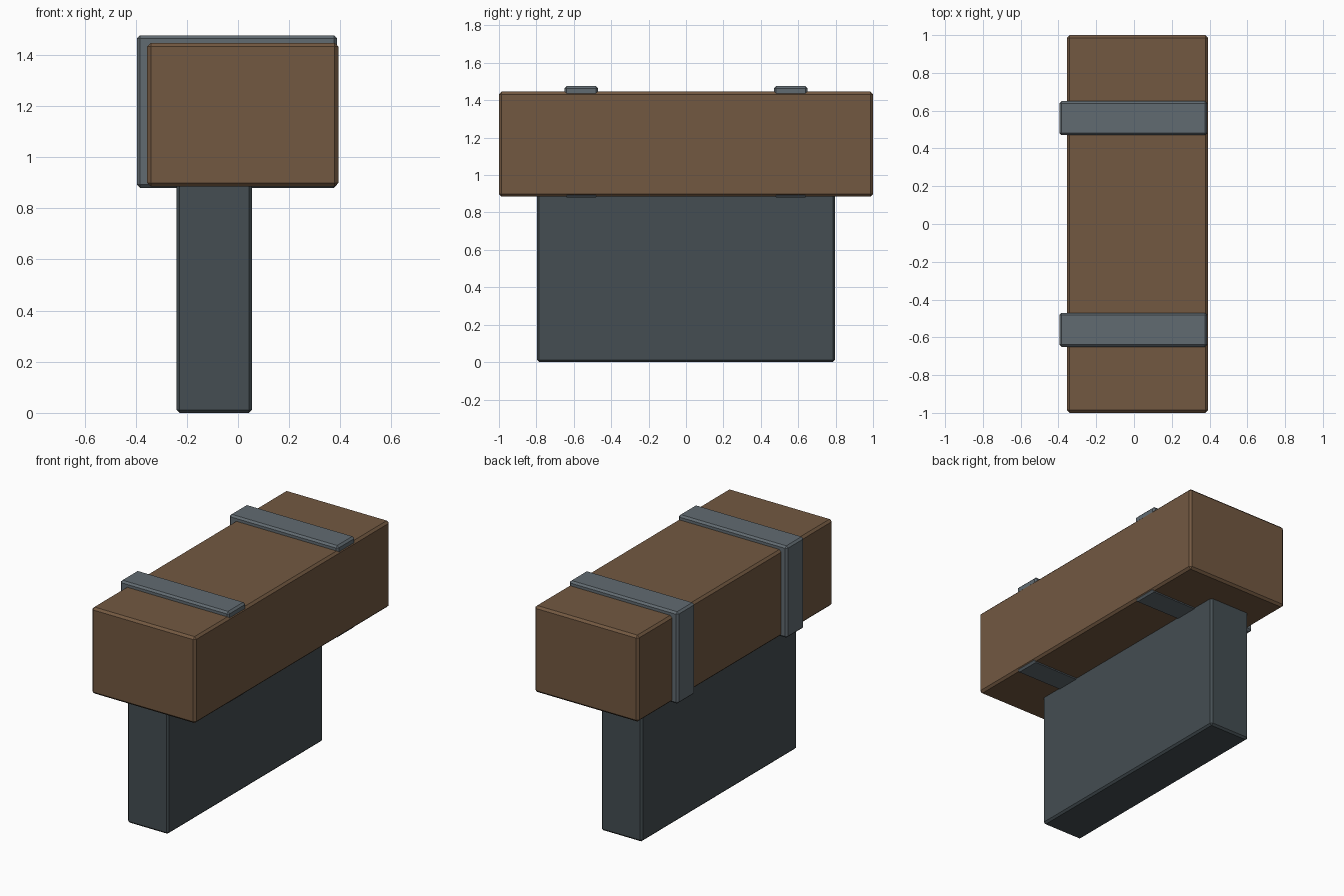
import bpy
from mathutils import Vector

cube = bpy.data.objects.get("Cube")
if cube:
    bpy.data.objects.remove(cube, do_unlink=True)


def make_material(name, rgb):
    mat = bpy.data.materials.new(name)
    mat.use_nodes = True
    mat.diffuse_color = (*rgb, 1)
    mat.node_tree.nodes["Principled BSDF"].inputs["Base Color"].default_value = (*rgb, 1)
    return mat


wood = make_material("brown wood", (0.17, 0.098, 0.053))
steel = make_material("grey steel", (0.12, 0.146, 0.165))
dark_steel = make_material("dark steel", (0.058, 0.075, 0.084))


def beveled_box(name, low, high, mat, bevel):
    """Box between two corners with a single chamfer on every edge."""
    low, high = Vector(low), Vector(high)
    bpy.ops.mesh.primitive_cube_add(size=1, location=(low + high) / 2)
    box = bpy.context.object
    box.name = name
    box.scale = high - low
    bpy.ops.object.transform_apply(location=False, rotation=False, scale=True)
    box.data.materials.append(mat)
    chamfer = box.modifiers.new("Chamfer", 'BEVEL')
    chamfer.width = bevel
    chamfer.segments = 1
    return box


# Upright slab under the beam
beveled_box("support_slab", (-0.24, -0.797, 0), (0.055, 0.797, 0.9), dark_steel, 0.012)

# Wooden beam resting on the slab
beveled_box("wooden_beam", (-0.355, -1, 0.885), (0.392, 1, 1.446), wood, 0.014)

# Metal straps around the beam, proud on the top and right side
for name, y in (("front_strap", -0.56), ("back_strap", 0.56)):
    beveled_box(name, (-0.395, y - 0.09, 0.88), (0.387, y + 0.09, 1.476), steel, 0.012)
